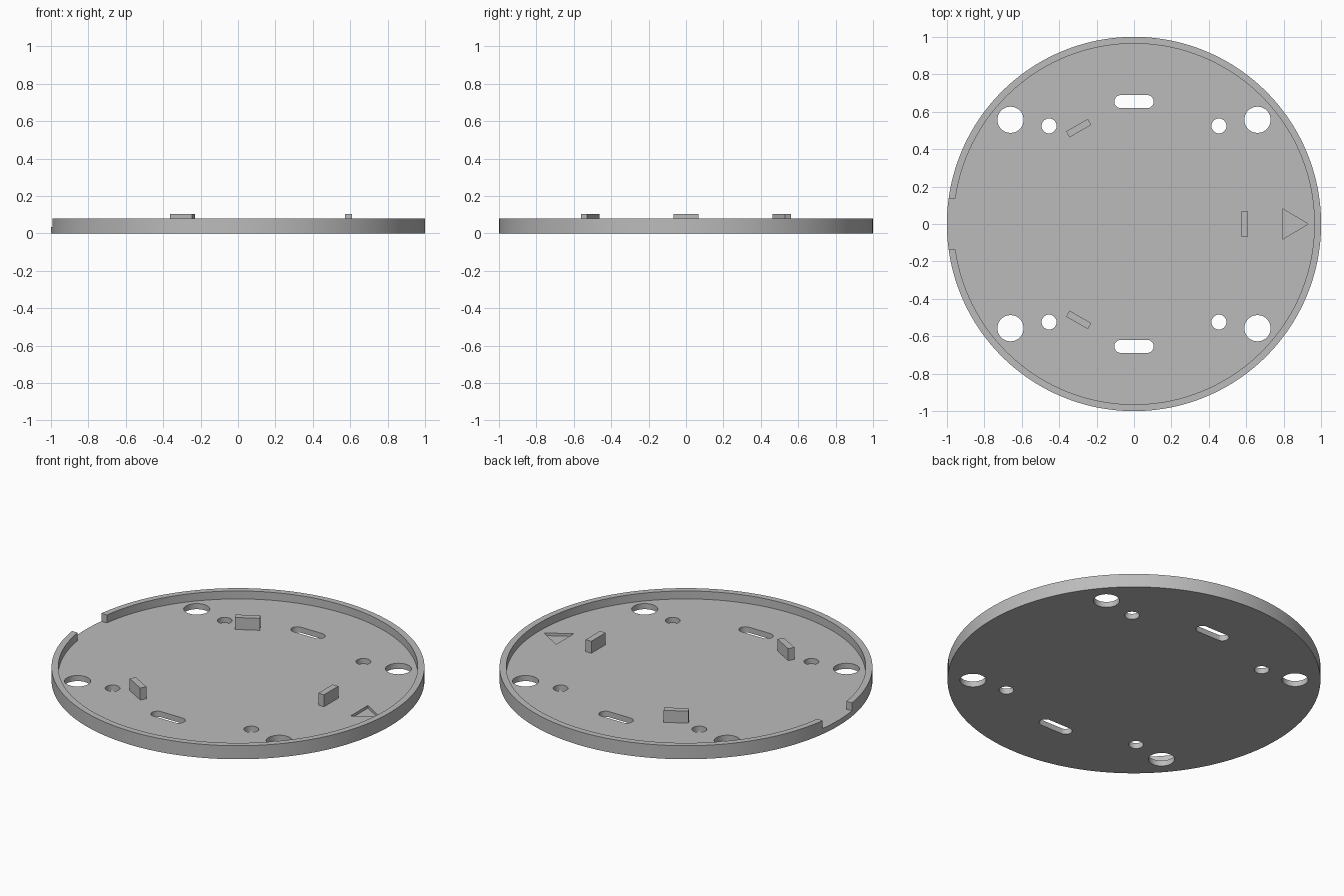
import bpy, bmesh, math
from mathutils import Matrix, Vector

cube = bpy.data.objects.get("Cube")
if cube:
    bpy.data.objects.remove(cube, do_unlink=True)

FLOOR, RIM, POST = 0.033, 0.08, 0.104

grey = bpy.data.materials.new("light_grey")
grey.use_nodes = True
grey.diffuse_color = (0.5, 0.5, 0.5, 1)
grey.node_tree.nodes["Principled BSDF"].inputs["Base Color"].default_value = (0.5, 0.5, 0.5, 1)


def arc(r, start, end, steps, cx=0, cy=0):
    """Points along an arc, angles in radians, both ends included."""
    return [(cx + r * math.cos(start + (end - start) * i / steps),
             cy + r * math.sin(start + (end - start) * i / steps)) for i in range(steps + 1)]


def circle(r, steps, cx=0, cy=0):
    return arc(r, 0, math.tau, steps, cx, cy)[:-1]


def prisms(name, parts):
    """One object made of upright prisms, each (outline, bottom, top)."""
    bm = bmesh.new()
    for outline, z0, z1 in parts:
        face = bm.faces.new([bm.verts.new((x, y, z0)) for x, y in outline])
        ext = bmesh.ops.extrude_face_region(bm, geom=[face])["geom"]
        verts = [g for g in ext if isinstance(g, bmesh.types.BMVert)]
        bmesh.ops.translate(bm, verts=verts, vec=(0, 0, z1 - z0))
    bmesh.ops.recalc_face_normals(bm, faces=bm.faces)
    mesh = bpy.data.meshes.new(name)
    bm.to_mesh(mesh)
    bm.free()
    mesh.materials.append(grey)
    obj = bpy.data.objects.new(name, mesh)
    bpy.context.collection.objects.link(obj)
    return obj


def activate(obj):
    bpy.ops.object.select_all(action="DESELECT")
    obj.select_set(True)
    bpy.context.view_layer.objects.active = obj


def cut(target, cutter):
    mod = target.modifiers.new("cut", "BOOLEAN")
    mod.operation, mod.solver, mod.object = "DIFFERENCE", "EXACT", cutter
    activate(target)
    bpy.ops.object.modifier_apply(modifier=mod.name)
    bpy.data.objects.remove(cutter, do_unlink=True)


# Round plate
plate = prisms("base_plate", [(circle(1, 160), 0, RIM)])

# Shallow pocket that leaves the rim, open at the cable gap
inner, gap = 0.964, 0.137
a = math.pi - math.asin(gap / inner)
pocket = arc(inner, -a, a, 150) + [(-1.1, gap), (-1.1, -gap)]
cut(plate, prisms("pocket_cutter", [(pocket, FLOOR, 0.2)]))

# Screw holes, slots and the engraved arrow
holes = []
for sy in (-1, 1):
    for sx in (-1, 1):
        holes.append((circle(0.07, 48, sx * 0.66, sy * 0.557), -0.1, 0.2))
        holes.append((circle(0.04, 32, sx * 0.454, sy * 0.524), -0.1, 0.2))
    h = math.pi / 2
    slot = arc(0.035, -h, h, 16, 0.07, sy * 0.654) + arc(0.035, h, 3 * h, 16, -0.07, sy * 0.654)
    holes.append((slot, -0.1, 0.2))
holes.append(([(0.793, -0.082), (0.93, 0), (0.793, 0.082)], FLOOR - 0.016, 0.2))
cut(plate, prisms("hole_cutter", holes))
activate(plate)
bpy.ops.object.shade_smooth_by_angle(angle=math.radians(30))

# Three upright tabs spaced evenly around the centre
for name, deg in (("left_tab", 0), ("back_tab", 120), ("front_tab", 240)):
    turn = Matrix.Rotation(math.radians(deg), 2)
    corners = [(0.573, -0.067), (0.61, -0.067), (0.61, 0.067), (0.573, 0.067)]
    prisms(name, [([tuple(turn @ Vector(c)) for c in corners], FLOOR - 0.003, POST)])
